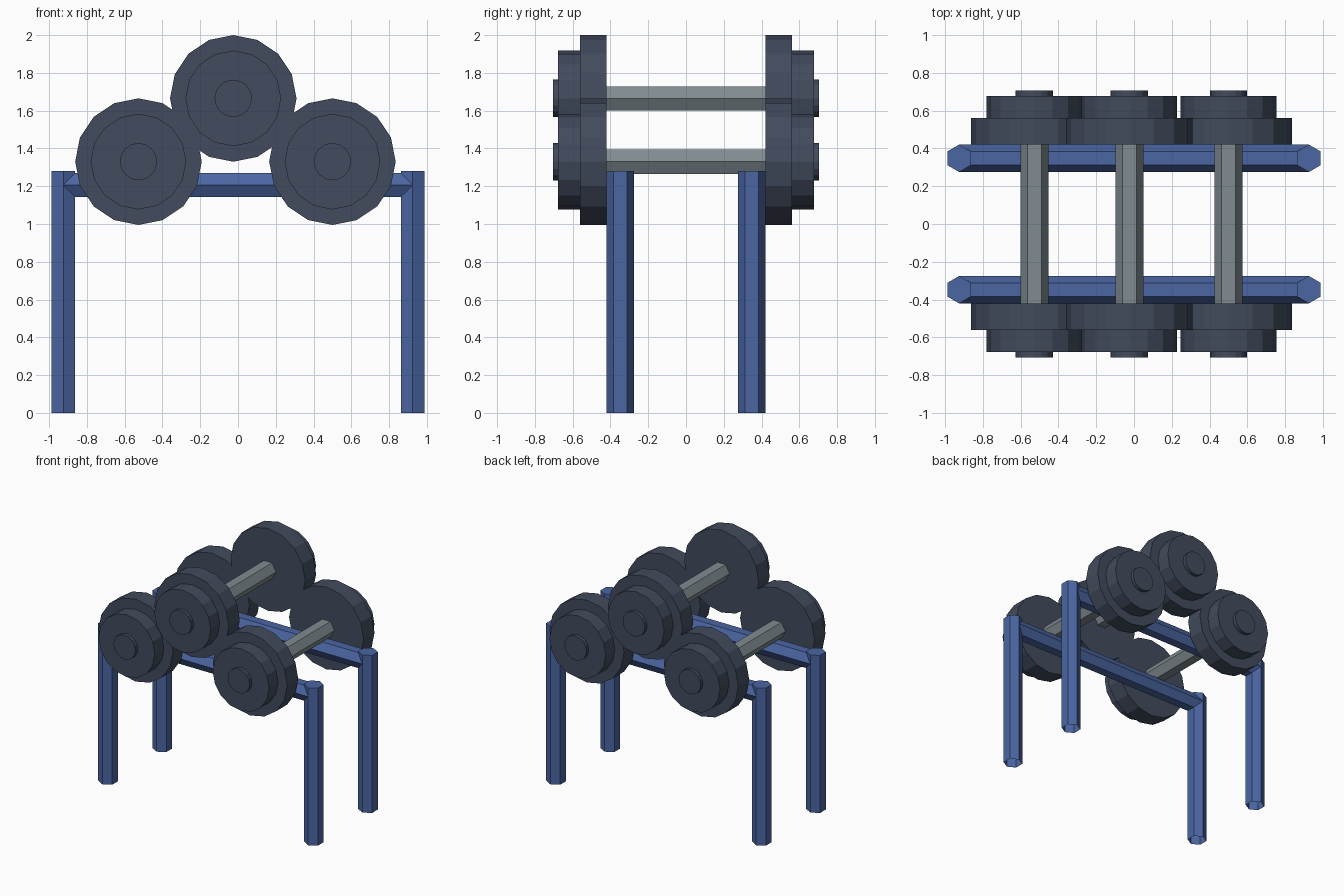
import bpy, bmesh, math
from mathutils import Matrix, Vector

cube = bpy.data.objects.get("Cube")
if cube:
    bpy.data.objects.remove(cube, do_unlink=True)


def material(name, rgb):
    mat = bpy.data.materials.new(name)
    mat.use_nodes = True
    colour = (*rgb, 1)
    mat.diffuse_color = colour
    mat.node_tree.nodes["Principled BSDF"].inputs["Base Color"].default_value = colour
    return mat


BLUE = material("blue_frame_paint", (0.070, 0.133, 0.365))
DARK = material("dark_slate_iron", (0.054, 0.070, 0.109))
STEEL = material("grey_steel", (0.215, 0.262, 0.283))


def prism(name, start, end, radius, sides, mat, first=(0, 1, 0), open_start=False):
    """Flat-sided bar from start to end, with one corner pointing along 'first'."""
    start, end = Vector(start), Vector(end)
    axis = (end - start).normalized()
    u = Vector(first)
    v = axis.cross(u)
    bm = bmesh.new()
    rings = []
    for centre in (start, end):
        ring = []
        for i in range(sides):
            a = math.tau * i / sides
            ring.append(bm.verts.new(centre + radius * (u * math.cos(a) + v * math.sin(a))))
        rings.append(ring)
    low, high = rings
    for i in range(sides):
        j = (i + 1) % sides
        bm.faces.new((low[i], low[j], high[j], high[i]))
    bm.faces.new(high)
    if not open_start:
        bm.faces.new(low[::-1])
    mesh = bpy.data.meshes.new(name)
    bm.to_mesh(mesh)
    bm.free()
    mesh.materials.append(mat)
    obj = bpy.data.objects.new(name, mesh)
    bpy.context.collection.objects.link(obj)
    return obj


POST_X, POST_Y, BAR_R = 0.925, 0.3475, 0.0725

# Frame: two trestles, each with a top beam and two hollow-ended posts
for side, sy in (("front", -1), ("back", 1)):
    y = sy * POST_Y
    prism(f"{side}_beam", (-POST_X, y, 1.207), (POST_X, y, 1.207), BAR_R, 6, BLUE)
    for hand, sx in (("right", -1), ("left", 1)):
        x = sx * POST_X
        prism(f"{side}_{hand}_post", (x, y, 0), (x, y, 1.28), BAR_R, 6, BLUE,
              open_start=True)

# Dumbbells: a six-sided handle with stepped round weights at both ends
STEPS = (("large_plate", 0.42, 0.56, 0.335),
         ("small_plate", 0.56, 0.677, 0.253),
         ("end_cap", 0.677, 0.705, 0.099))
DUMBBELLS = (("right", -0.527, 1.33), ("top", -0.025, 1.665), ("left", 0.50, 1.33))

for place, x, z in DUMBBELLS:
    prism(f"{place}_handle", (x, -0.43, z), (x, 0.43, z), 0.074, 6, STEEL, (1, 0, 0))
    for side, sy in (("front", -1), ("back", 1)):
        for part, inner, outer, radius in STEPS:
            prism(f"{place}_{side}_{part}", (x, sy * inner, z), (x, sy * outer, z),
                  radius, 16, DARK, (0, 0, 1))
